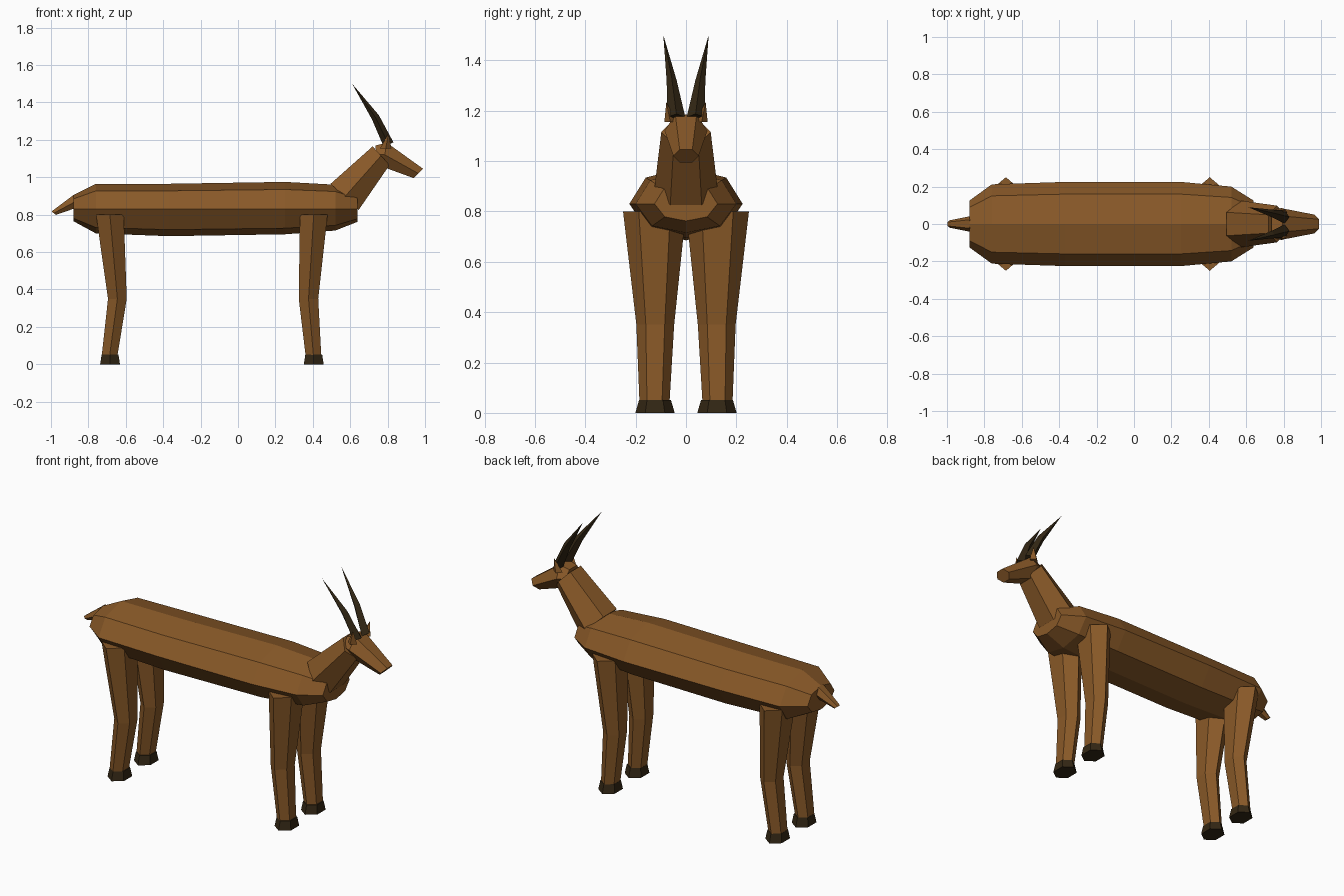
import bpy, bmesh, math
from mathutils import Vector

if "Cube" in bpy.data.objects:
    bpy.data.objects.remove(bpy.data.objects["Cube"])


def material(name, rgb):
    m = bpy.data.materials.new(name)
    m.diffuse_color = (*rgb, 1)
    m.use_nodes = True
    m.node_tree.nodes["Principled BSDF"].inputs["Base Color"].default_value = m.diffuse_color
    return m


BROWN = material("brown hide", (0.25, 0.10, 0.021))
DARK = material("dark horn", (0.033, 0.02, 0.007))


def poly(n, phase=0.0):
    """Unit polygon whose widest extents are +-1 on both axes."""
    pts = [(math.cos(phase + math.tau * i / n), math.sin(phase + math.tau * i / n)) for i in range(n)]
    mu, mv = max(abs(p[0]) for p in pts), max(abs(p[1]) for p in pts)
    return [(a / mu, b / mv) for a, b in pts]


def ring(shape, centre, u, v):
    c, u, v = Vector(centre), Vector(u), Vector(v)
    return [c + u * a + v * b for a, b in shape]


def loft(name, rings, mat, tip=None):
    """Skin a row of rings; close with caps, or with a point at the tip."""
    bm = bmesh.new()
    rows = [[bm.verts.new(p) for p in r] for r in rings]
    n = len(rows[0])
    for a, b in zip(rows, rows[1:]):
        for i in range(n):
            j = (i + 1) % n
            bm.faces.new((a[i], a[j], b[j], b[i]))
    bm.faces.new(rows[0])
    if tip:
        t = bm.verts.new(tip)
        for i in range(n):
            bm.faces.new((rows[-1][i], rows[-1][(i + 1) % n], t))
    else:
        bm.faces.new(rows[-1])
    bmesh.ops.recalc_face_normals(bm, faces=bm.faces)
    me = bpy.data.meshes.new(name)
    bm.to_mesh(me)
    bm.free()
    me.materials.append(mat)
    ob = bpy.data.objects.new(name, me)
    bpy.context.collection.objects.link(ob)
    return ob


HEX = poly(6)                    # points on the first axis, flat on the second
DIAMOND = poly(4)

# Body: eight-sided barrel, narrowing at both ends (x, half width, top, bottom)
SIDE_Z = 0.83
rings = []
for x, w, top, bot in [(-0.88, 0.125, 0.905, 0.765), (-0.76, 0.212, 0.965, 0.70),
                       (-0.37, 0.225, 0.965, 0.685), (0.25, 0.225, 0.975, 0.695),
                       (0.52, 0.20, 0.96, 0.715), (0.64, 0.125, 0.91, 0.762)]:
    up, dn = top - SIDE_Z, bot - SIDE_Z
    half = [(0.71 * w, 0.72 * up), (w, 0), (0.67 * w, 0.76 * dn)]
    sec = [(0, up)] + half + [(0, dn)] + [(-y, z) for y, z in reversed(half)]
    rings.append([Vector((x, y, SIDE_Z + z)) for y, z in sec])
loft("body", rings, BROWN)

# Neck, head and tail: six-sided (centre x, z, half width, half-height vector)
PARTS = {
    "neck": [(0.57, 0.895, 0.125, -0.075, 0.07), (0.765, 1.115, 0.098, -0.045, 0.05)],
    "head": [(0.738, 1.125, 0.07, -0.003, 0.045), (0.785, 1.12, 0.085, 0.01, 0.065),
             (0.965, 1.02, 0.05, 0.025, 0.025)],
    "tail": [(-0.86, 0.875, 0.045, -0.02, 0.03), (-0.985, 0.808, 0.02, -0.012, 0.009)],
}
for name, secs in PARTS.items():
    loft(name, [ring(HEX, (x, 0, z), (0, w, 0), (vx, 0, vz)) for x, z, w, vx, vz in secs], BROWN)

for side, label in ((-1, "right"), (1, "left")):
    # Horns: slender, swept back and outward
    loft(label + "_horn",
         [ring(DIAMOND, (0.805, side * 0.038, 1.175), (0.026, 0, 0.012), (0, 0.035, 0)),
          ring(DIAMOND, (0.735, side * 0.057, 1.32), (0.018, 0, 0.012), (0, 0.02, 0))],
         DARK, tip=(0.61, side * 0.09, 1.50))
    # Ears
    loft(label + "_ear",
         [ring(DIAMOND, (0.79, side * 0.062, 1.155), (0.03, 0, 0), (0, 0.024, 0))],
         BROWN, tip=(0.805, side * 0.078, 1.235))
    # Legs and hooves (z, centre x, half depth, centre y, half width)
    for end, secs in {
        "front": [(0.80, 0.405, 0.074, 0.125, 0.125), (0.35, 0.377, 0.052, 0.122, 0.075),
                  (0.05, 0.403, 0.042, 0.125, 0.06)],
        "rear": [(0.80, -0.685, 0.074, 0.125, 0.125), (0.35, -0.645, 0.05, 0.122, 0.075),
                 (0.05, -0.686, 0.042, 0.125, 0.06)],
    }.items():
        loft(f"{end}_{label}_leg",
             [ring(HEX, (x, side * y, z), (0, w, 0), (d, 0, 0)) for z, x, d, y, w in secs], BROWN)
        hx = secs[-1][1]
        loft(f"{end}_{label}_hoof",
             [ring(HEX, (hx + 0.002, side * 0.123, z), (0, w, 0), (d, 0, 0))
              for z, w, d in ((0, 0.078, 0.053), (0.052, 0.063, 0.045))], DARK)
